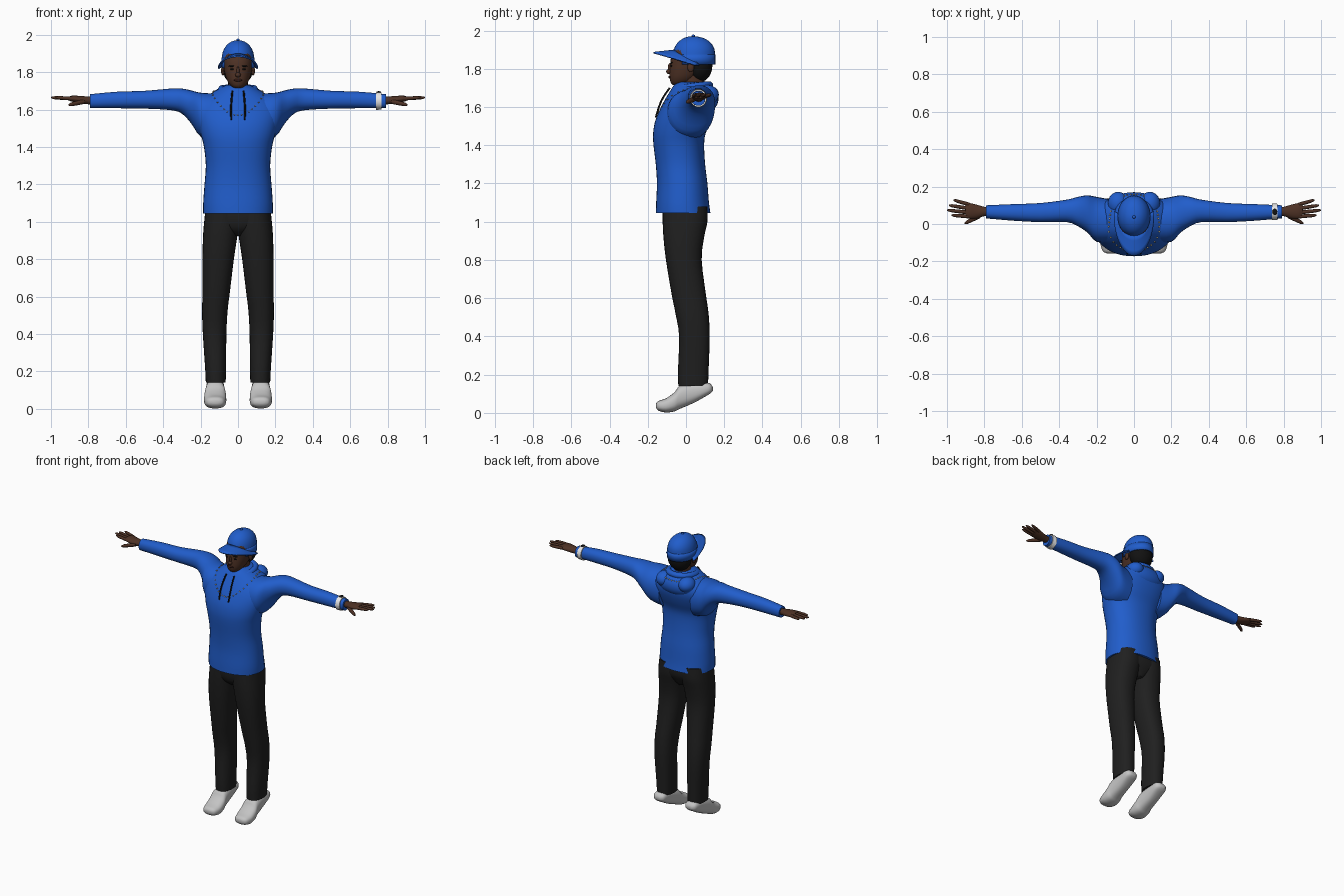
import bpy, bmesh, math
from mathutils import Vector
from mathutils.bvhtree import BVHTree

if "Cube" in bpy.data.objects:
    bpy.data.objects.remove(bpy.data.objects["Cube"])


def material(name, r, g, b):
    m = bpy.data.materials.new(name)
    m.diffuse_color = (r, g, b, 1)
    m.use_nodes = True
    m.node_tree.nodes["Principled BSDF"].inputs["Base Color"].default_value = m.diffuse_color
    return m


BLUE = material("blue_cloth", .015, .11, .60)
BLACK = material("black_trousers", .014, .014, .014)
SKIN = material("brown_skin", .075, .031, .018)
LIPS = material("dark_lips", .045, .014, .010)
HAIR = material("black_hair", .006, .006, .006)
SHOE = material("light_grey_shoe", .55, .55, .55)
WHITE = material("white_band", .80, .80, .80)
CHAIN = material("pale_gold", .60, .50, .30)


def finish(name, bm, mat, angle=50):
    bmesh.ops.recalc_face_normals(bm, faces=bm.faces)
    me = bpy.data.meshes.new(name)
    bm.to_mesh(me)
    bm.free()
    me.materials.append(mat)
    ob = bpy.data.objects.new(name, me)
    bpy.context.collection.objects.link(ob)
    bpy.context.view_layer.objects.active = ob
    ob.select_set(True)
    bpy.ops.object.shade_smooth_by_angle(angle=math.radians(angle))
    ob.select_set(False)
    return ob


def smooth_rings(rings, steps):
    """Catmull-Rom interpolation through the rings."""
    out = []
    for i in range(len(rings) - 1):
        p = [rings[max(0, min(len(rings) - 1, i + k))] for k in (-1, 0, 1, 2)]
        for s in range(steps):
            t = s / steps
            out.append([.5 * (2 * b + (c - a) * t + (2 * a - 5 * b + 4 * c - d) * t * t
                              + (3 * b - a - 3 * c + d) * t ** 3) for a, b, c, d in zip(*p)])
    return out + [rings[-1]]


def loft(name, axis, rings, mat, side=1, seg=28, power=2.0, steps=3):
    """Skin of rings (position, a_min, a_max, b_min, b_max) along one axis."""
    bm = bmesh.new()
    loops = []
    for t, a0, a1, b0, b1 in smooth_rings(rings, steps):
        loop = []
        for k in range(seg):
            w = 2 * math.pi * k / seg
            c, s = math.cos(w), math.sin(w)
            a = (a0 + a1) / 2 + (a1 - a0) / 2 * math.copysign(abs(c) ** (2 / power), c)
            b = (b0 + b1) / 2 + (b1 - b0) / 2 * math.copysign(abs(s) ** (2 / power), s)
            x, y, z = {"x": (t, a, b), "y": (a, t, b), "z": (a, b, t)}[axis]
            loop.append(bm.verts.new((x * side, y, z)))
        loops.append(loop)
    for l0, l1 in zip(loops, loops[1:]):
        for k in range(seg):
            n = (k + 1) % seg
            bm.faces.new((l0[k], l0[n], l1[n], l1[k]))
    bm.faces.new(loops[0])
    bm.faces.new(loops[-1])
    return finish(name, bm, mat)


def ball(name, centre, radii, mat, seg=20):
    bm = bmesh.new()
    bmesh.ops.create_uvsphere(bm, u_segments=seg, v_segments=seg // 2 + 2, radius=1)
    for v in bm.verts:
        v.co = Vector(centre) + Vector([a * b for a, b in zip(v.co, radii)])
    return finish(name, bm, mat)


def tube(name, points, radius, mat, cyclic=False):
    cu = bpy.data.curves.new(name, "CURVE")
    cu.dimensions = "3D"
    cu.bevel_depth, cu.bevel_resolution, cu.resolution_u = radius, 2, 6
    cu.use_fill_caps = True
    sp = cu.splines.new("NURBS")
    sp.points.add(len(points) - 1)
    for p, q in zip(sp.points, points):
        p.co = (*q, 1)
    sp.use_cyclic_u, sp.use_endpoint_u, sp.order_u = cyclic, True, 3
    cu.materials.append(mat)
    ob = bpy.data.objects.new(name, cu)
    bpy.context.collection.objects.link(ob)


# Sweater body: height, half width, front, back
body = [(1.045, .186, -.157, .128), (1.10, .186, -.156, .120), (1.2, .179, -.152, .112),
        (1.3, .172, -.158, .100), (1.4, .182, -.170, .095), (1.46, .197, -.172, .102),
        (1.52, .215, -.163, .128), (1.58, .23, -.140, .148), (1.63, .215, -.115, .153),
        (1.68, .155, -.085, .145), (1.715, .095, -.062, .12), (1.73, .065, -.04, .10)]
sweater = loft("sweater_body", "z", [(z, -w, w, f, b) for z, w, f, b in body], BLUE,
               seg=40, power=2.2)

# Hood lying on the back, and its collar around the neck
hood = ball("hood", (0, .098, 1.645), (.145, .072, .075), BLUE, 28)
for s in (-1, 1):
    ball("hood_fold", (s * .085, .11, 1.665), (.055, .062, .05), BLUE)
tube("hood_collar", [(0, -.072, 1.665), (.06, -.05, 1.69), (.095, .02, 1.705), (.075, .10, 1.715),
                     (0, .13, 1.715), (-.075, .10, 1.715), (-.095, .02, 1.705),
                     (-.06, -.05, 1.69)], .02, BLUE, True)

# Beaded trim around the shoulders
trees = [BVHTree.FromObject(o, bpy.context.evaluated_depsgraph_get()) for o in (sweater, hood)]
for i in range(44):
    a = 2 * math.pi * i / 44
    front = max(0, -math.cos(a))
    p = Vector((.125 * math.sin(a), .03 + .13 * math.cos(a), 1.69 - .14 * front ** 1.3))
    hit = min((t.find_nearest(p) for t in trees), key=lambda h: h[3])
    ball("trim_bead", hit[0] + hit[1] * .002, (.005, .005, .003), CHAIN, 6)

# Drawstrings hanging clear of the chest
for s in (-1, 1):
    tube("drawstring", [(s * .03, -.085, 1.70), (s * .034, -.115, 1.66), (s * .038, -.14, 1.61),
                        (s * .036, -.158, 1.545)], .005, HAIR)

# Sleeves and hands
sleeve = [(.12, -.10, .13, 1.43, 1.685), (.20, -.095, .145, 1.455, 1.69),
          (.25, -.045, .153, 1.525, 1.702), (.30, -.012, .145, 1.578, 1.712),
          (.36, .010, .13, 1.597, 1.712), (.50, .010, .112, 1.605, 1.70),
          (.65, .018, .106, 1.607, 1.695), (.79, .030, .10, 1.607, 1.682)]
palm = [(.76, .045, .09, 1.625, 1.668), (.80, .042, .092, 1.628, 1.67),
        (.84, .030, .103, 1.632, 1.672), (.88, .028, .112, 1.64, 1.675),
        (.90, .035, .108, 1.646, 1.67)]
fingers = [(.104, .128, .965), (.083, .10, .99), (.061, .074, 1.0), (.040, .047, .975)]


def digit(name, s, start, end, r):
    rings = []
    for t, k in ((0, 1), (.5, .95), (.85, .8), (1, .3)):
        x, y, z = Vector(start).lerp(Vector(end), t)
        rings.append((x, y - r * k, y + r * k, z - r * k, z + r * k))
    loft(name, "x", rings, SKIN, s, seg=10, steps=2)


for s in (-1, 1):
    loft("sleeve", "x", sleeve, BLUE, s, power=2.2)
    loft("hand", "x", palm, SKIN, s, seg=20)
    for y0, y1, tip in fingers:
        digit("finger", s, (.88, y0, 1.658), (tip, y1, 1.664), .0105)
    digit("thumb", s, (.82, .045, 1.643), (.905, .004, 1.625), .013)

# Wristband with a small dark dial
loft("wristband", "x", [(.738, .020, .110, 1.598, 1.694), (.768, .022, .108, 1.600, 1.692)],
     WHITE, steps=1)
ball("wristband_dial", (.753, .065, 1.694), (.013, .018, .004), HAIR, 12)

# Trousers: height, inner x, outer x, front, back
leg = [(.14, .066, .172, -.040, .115), (.22, .064, .176, -.042, .118), (.40, .062, .188, -.036, .124),
       (.52, .056, .192, -.055, .118), (.62, .044, .190, -.075, .104), (.80, .022, .190, -.105, .082),
       (.92, .004, .187, -.118, .095), (1.0, -.01, .181, -.122, .112), (1.08, -.01, .172, -.122, .112)]
for s in (-1, 1):
    loft("trouser_leg", "z", leg, BLACK, s, power=2.3)
loft("trouser_seat", "z", [(.925, -.03, .03, -.07, .07), (.96, -.10, .10, -.108, .09),
                           (1.01, -.16, .16, -.122, .112), (1.08, -.17, .17, -.122, .112)],
     BLACK, power=2.5)

# Shoes with the heels raised
shoe = [(-.157, -.022, .022, .028, .048), (-.145, -.045, .045, .012, .062),
        (-.105, -.058, .058, .002, .076), (-.06, -.059, .059, .008, .108),
        (-.03, -.054, .054, .022, .145), (.04, -.048, .048, .052, .160),
        (.10, -.046, .046, .085, .160), (.128, -.038, .038, .102, .152),
        (.140, -.018, .018, .115, .135)]
for s in (-1, 1):
    loft("shoe", "y", [(y, a + .122, b + .122, c, d) for y, a, b, c, d in shoe], SHOE, s, power=2.5)

# Neck, head and hair
loft("neck", "z", [(1.66, -.06, .06, -.03, .10), (1.72, -.052, .052, -.02, .095),
                   (1.80, -.055, .055, -.02, .10)], SKIN)
head = [(1.715, .022, -.068, -.01), (1.728, .040, -.080, .02), (1.755, .058, -.086, .06),
        (1.79, .070, -.086, .095), (1.82, .076, -.083, .112), (1.86, .079, -.078, .12),
        (1.90, .076, -.06, .118)]
loft("head", "z", [(z, -w, w, f, b) for z, w, f, b in head], SKIN, power=2.2)
ball("hair", (0, .07, 1.815), (.081, .068, .085), HAIR)

# Face
ball("nose", (0, -.088, 1.785), (.015, .016, .013), SKIN, 12)
ball("nose_bridge", (0, -.083, 1.805), (.008, .012, .025), SKIN, 12)
ball("lips", (0, -.084, 1.757), (.024, .008, .007), LIPS, 12)
for s in (-1, 1):
    ball("ear", (s * .081, .025, 1.808), (.010, .018, .026), SKIN, 12)
    ball("eye", (s * .031, -.076, 1.815), (.011, .005, .005), HAIR, 12)
    ball("eyebrow", (s * .032, -.075, 1.832), (.018, .006, .004), HAIR, 12)

# Cap crown: height, half width, front, back
crown = [(1.832, .088, -.066, .148), (1.87, .088, -.068, .152), (1.905, .082, -.062, .148),
         (1.935, .068, -.045, .130), (1.957, .046, -.018, .10), (1.968, .022, .012, .062),
         (1.970, .006, .03, .045)]
loft("cap_crown", "z", [(z, -w, w, f, b) for z, w, f, b in crown[1:]], BLUE, seg=32)
# Lower crown band stays behind the forehead line
bm = bmesh.new()
rows = []
for k in range(25):
    a = math.radians(-125 + 250 * k / 24)
    x, y = .089 * math.sin(a), .042 + .111 * math.cos(a)
    rows.append([bm.verts.new((x, y, z)) for z in (1.822, 1.85, 1.875)])
for r0, r1 in zip(rows, rows[1:]):
    for j in range(2):
        bm.faces.new((r0[j], r1[j], r1[j + 1], r0[j + 1]))
finish("cap_band", bm, BLUE).modifiers.new("thickness", "SOLIDIFY").thickness = .006
ball("cap_button", (0, .038, 1.972), (.009, .009, .007), BLUE, 12)

# Cap brim, arched and drooping at the sides
bm = bmesh.new()
rows = []
for k in range(25):
    a = math.radians(-95 + 190 * k / 24)
    c, s = math.cos(a), math.sin(a)
    inner = Vector((.084 * s, .045 - .108 * c, 1.838 + .062 * max(c, 0)))
    outer = Vector((.108 * s, .05 - .22 * c, 1.822 + .066 * max(c, 0)))
    rows.append([bm.verts.new(inner.lerp(outer, j / 4)) for j in range(5)])
for r0, r1 in zip(rows, rows[1:]):
    for j in range(4):
        bm.faces.new((r0[j], r1[j], r1[j + 1], r0[j + 1]))
finish("cap_brim", bm, BLUE).modifiers.new("thickness", "SOLIDIFY").thickness = .008
